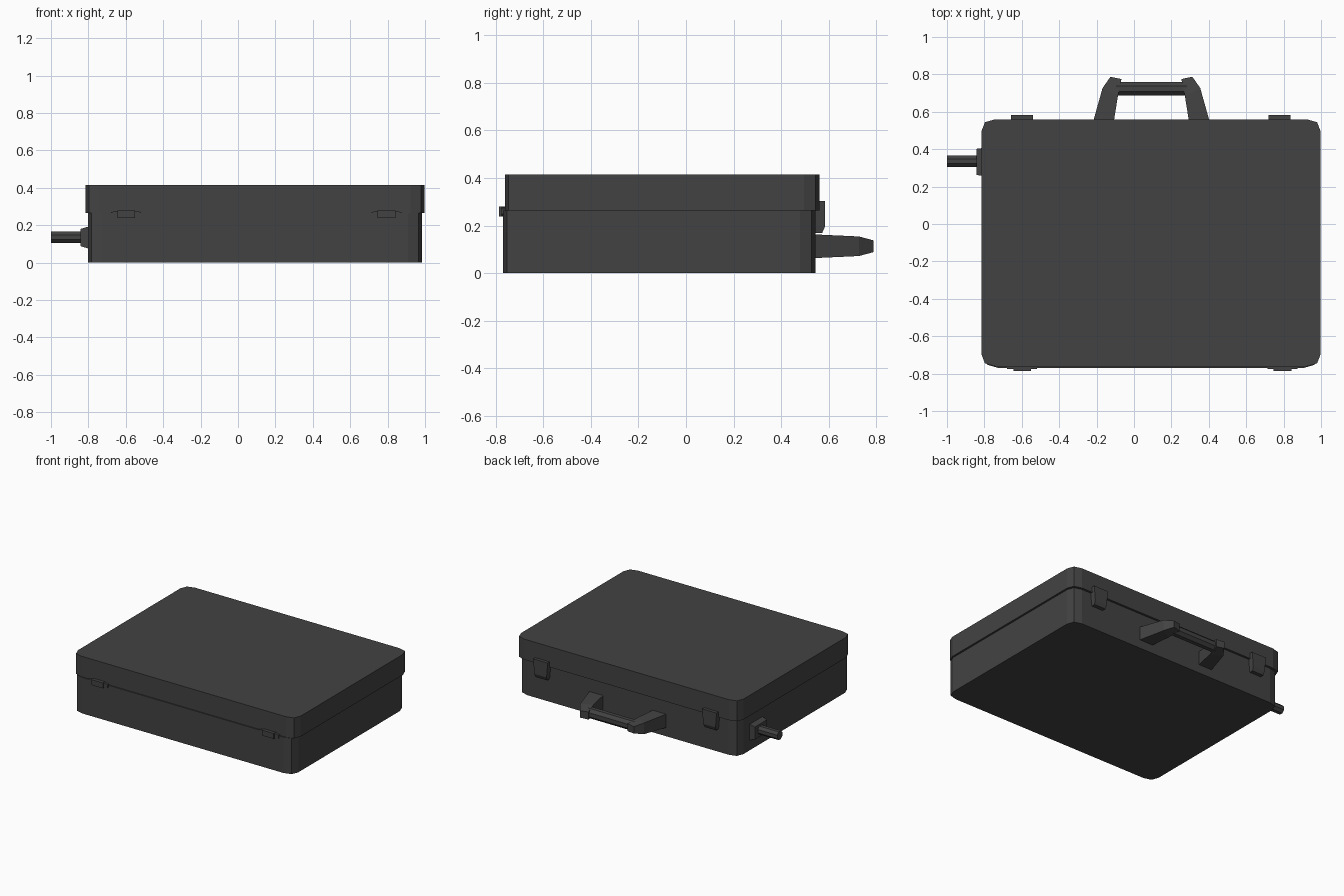
import bpy, bmesh
from math import cos, sin, pi

if "Cube" in bpy.data.objects:
    bpy.data.objects.remove(bpy.data.objects["Cube"])

dark = bpy.data.materials.new("dark_grey")
dark.diffuse_color = (0.055, 0.055, 0.055, 1)
dark.use_nodes = True
dark.node_tree.nodes["Principled BSDF"].inputs["Base Color"].default_value = dark.diffuse_color
CX = 0.093  # mirror plane of the case


def loft(name, rings):
    """Skin matching point rings and cap both ends."""
    bm = bmesh.new()
    vs = [[bm.verts.new(p) for p in ring] for ring in rings]
    n = len(vs[0])
    for a, b in zip(vs, vs[1:]):
        for i in range(n):
            j = (i + 1) % n
            bm.faces.new((a[i], a[j], b[j], b[i]))
    bm.faces.new(vs[0])
    bm.faces.new(vs[-1])
    bmesh.ops.recalc_face_normals(bm, faces=bm.faces)
    me = bpy.data.meshes.new(name)
    bm.to_mesh(me)
    bm.free()
    me.materials.append(dark)
    ob = bpy.data.objects.new(name, me)
    bpy.context.collection.objects.link(ob)
    return ob


def rounded_box(name, x0, x1, y0, y1, z0, z1):
    cx, cy, hx, hy = (x0 + x1) / 2, (y0 + y1) / 2, (x1 - x0) / 2, (y1 - y0) / 2
    corner = [(hx, hy - 0.065), (hx - 0.019, hy - 0.016), (hx - 0.075, hy)]
    pts = []
    for sx, sy in ((1, 1), (-1, 1), (-1, -1), (1, -1)):
        c = corner if sx * sy > 0 else corner[::-1]
        pts += [(cx + sx * x, cy + sy * y) for x, y in c]
    return loft(name, [[(x, y, z) for x, y in pts] for z in (z0, z1)])


def rod(name, x0, x1, y, z, r, n=8):
    ring = [(y + r * cos(2 * pi * (i + 0.5) / n), z + r * sin(2 * pi * (i + 0.5) / n))
            for i in range(n)]
    return loft(name, [[(x, a, b) for a, b in ring] for x in (x0, x1)])


# case halves
rounded_box("case_base", -0.803, 0.984, -0.769, 0.544, 0, 0.264)
rounded_box("case_lid", -0.816, 0.998, -0.761, 0.56, 0.264, 0.415)

for side, s in (("left", -1), ("right", 1)):
    # front hinges: thin pin with a thicker knuckle
    hx = CX + 0.005 + s * 0.696
    for part, prof, y in (
            ("pin", [(0.08, 0.011), (0.08, -0.011), (0.046, -0.018), (-0.046, -0.018),
                     (-0.08, -0.011), (-0.08, 0.011), (-0.046, 0.018), (0.046, 0.018)], -0.776),
            ("knuckle", [(0.047, 0.02), (0.047, -0.02), (-0.047, -0.02), (-0.047, 0.02)], -0.786)):
        loft(f"hinge_{part}_{side}",
             [[(hx + a, yy, 0.259 + b) for a, b in prof] for yy in (-0.75, y)])

    # back latches, narrowing towards the bottom
    lx = CX - 0.004 + s * 0.688
    loft(f"latch_{side}",
         [[(lx - w, 0.535, z), (lx + w, 0.535, z), (lx + w, y, z), (lx - w, y, z)]
          for z, w, y in ((0.303, 0.059, 0.584), (0.195, 0.05, 0.584), (0.168, 0.047, 0.572))])

    # handle arms: outer and inner edge offsets from the mirror plane
    rings = []
    for xo, yo, xi, yi, ho, hi in ((0.315, 0.535, 0.203, 0.535, 0.05, 0.05),
                                   (0.261, 0.727, 0.179, 0.685, 0.041, 0.043),
                                   (0.219, 0.787, 0.160, 0.775, 0.025, 0.028)):
        xo, xi = CX + s * xo, CX + s * xi
        rings.append([(xo, yo, 0.113 - ho), (xi, yi, 0.113 - hi),
                      (xi, yi, 0.113 + hi), (xo, yo, 0.113 + ho)])
    loft(f"handle_arm_{side}", rings)

# handle grip
rod("handle_grip", CX - 0.19, CX + 0.19, 0.724, 0.113, 0.039)

# side outlet: tapered flange and tube
loft("outlet_flange",
     [[(x, 0.332 + a * w, 0.134 + b * h) for a, b in ((1, 1), (-1, 1), (-1, -1), (1, -1))]
      for x, w, h in ((-0.795, 0.076, 0.06), (-0.842, 0.07, 0.046))])
rod("outlet_tube", -1.0, -0.83, 0.336, 0.136, 0.033)
